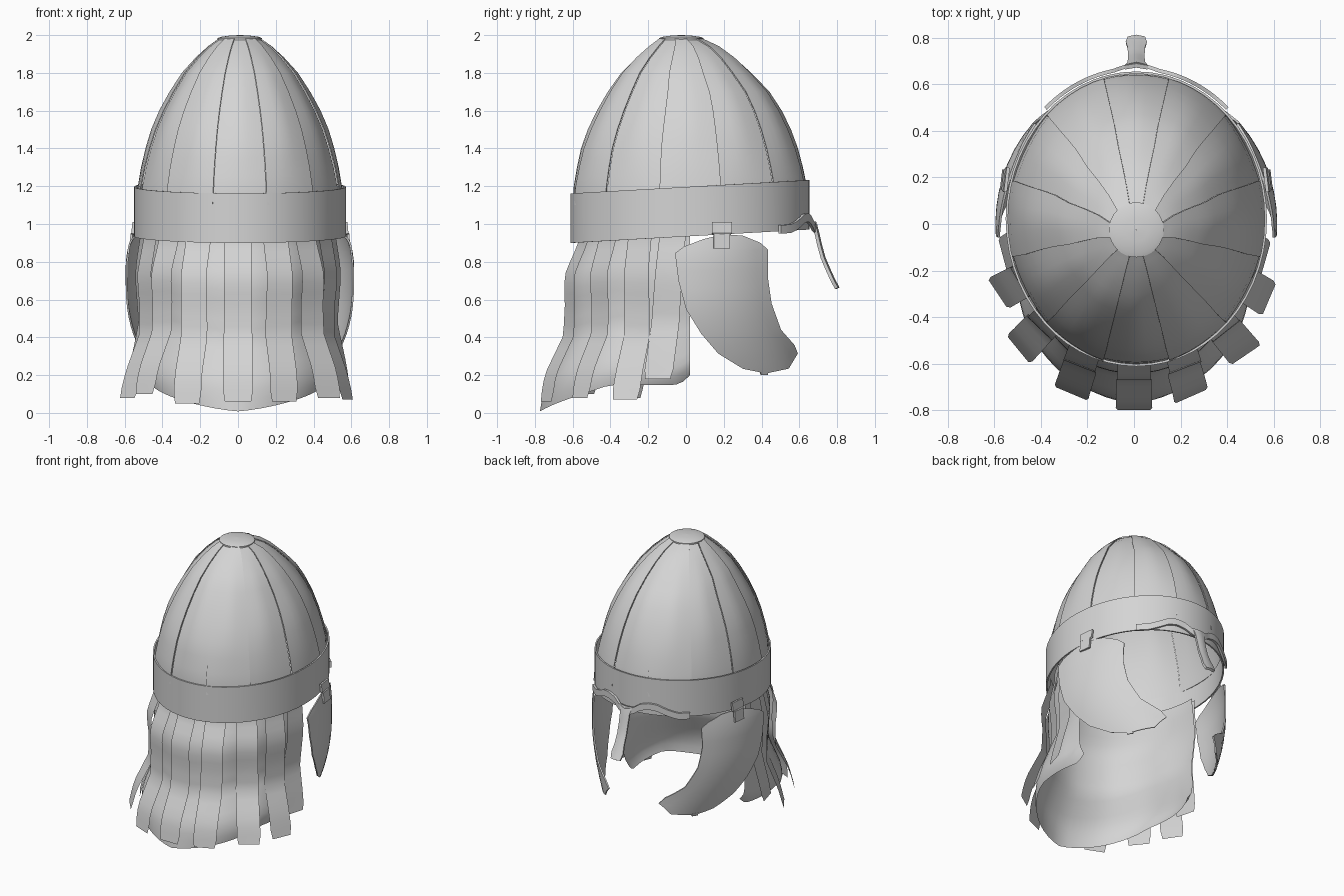
import bpy, math
from math import sin, cos, radians, pi, sqrt

if "Cube" in bpy.data.objects:
    bpy.data.objects.remove(bpy.data.objects["Cube"])

grey = bpy.data.materials.new("plain_grey")
grey.diffuse_color = (0.66, 0.66, 0.66, 1)
grey.use_nodes = True
grey.node_tree.nodes["Principled BSDF"].inputs["Base Color"].default_value = grey.diffuse_color
CX = .01          # the bowl sits slightly off centre


def finish(name, verts, faces, thick=0.0, offset=0.0, angle=35):
    me = bpy.data.meshes.new(name)
    me.from_pydata(verts, [], faces)
    me.materials.append(grey)
    ob = bpy.data.objects.new(name, me)
    bpy.context.collection.objects.link(ob)
    bpy.ops.object.select_all(action='DESELECT')
    ob.select_set(True)
    bpy.context.view_layer.objects.active = ob
    if thick:
        mod = ob.modifiers.new("thickness", 'SOLIDIFY')
        mod.thickness = thick
        mod.offset = offset
        bpy.ops.object.modifier_apply(modifier=mod.name)
    bpy.ops.object.shade_smooth_by_angle(angle=radians(angle))
    return ob


def grid(name, fn, nu, nv, closed=False, flip=False, **kw):
    """Surface from fn(u, v), u and v running 0..1."""
    cols = nu if closed else nu + 1
    verts = [fn(i / nu, j / nv) for j in range(nv + 1) for i in range(cols)]
    faces = []
    for j in range(nv):
        for i in range(nu):
            a, b = j * cols + i, j * cols + (i + 1) % cols
            f = (a, b, b + cols, a + cols)
            faces.append(f[::-1] if flip else f)
    return finish(name, verts, faces, **kw)


def lerp_table(rows, t):
    """Interpolate evenly spaced rows at t in 0..1."""
    s = max(0, min(t, 1)) * (len(rows) - 1)
    i = min(int(s), len(rows) - 2)
    return [a + (b - a) * (s - i) for a, b in zip(rows[i], rows[i + 1])]


def interp(pts, x):
    """Interpolate (x, value) pairs with rising x."""
    if x <= pts[0][0]:
        return pts[0][1]
    for (x0, y0), (x1, y1) in zip(pts, pts[1:]):
        if x <= x1:
            return y0 + (y1 - y0) * (x - x0) / (x1 - x0)
    return pts[-1][1]


# Dome rings: height, half width, rear y, front y
RINGS = [(1.1, .548, -.604, .648), (1.2, .535, -.598, .644), (1.3, .515, -.578, .62),
         (1.4, .488, -.553, .59), (1.5, .455, -.514, .55), (1.6, .411, -.465, .5),
         (1.7, .357, -.408, .436), (1.8, .295, -.34, .343), (1.88, .226, -.264, .258),
         (1.94, .163, -.194, .173), (1.98, .108, -.138, .084)]


def dome_point(a, t, lift=0.0):
    z, rx, y0, y1 = lerp_table(RINGS, t)
    return (CX + (rx + lift) * sin(a), (y0 + y1) / 2 - ((y1 - y0) / 2 + lift) * cos(a), z)


# Twelve dome panels, every other one lapped over its neighbours,
# each with a middle crease that fades towards the rim
for k in range(12):
    def panel(u, v, k=k):
        crease = .012 * (1 - abs(2 * u - 1)) * sin(pi * v) ** 2 - .004 * sin(pi * u)
        return dome_point(radians(k * 30 - 15 + 30 * u), v, (.005 if k % 2 else -.001) + crease)
    grid("dome_plate" if k % 2 else "dome_panel", panel, 6, 20,
         thick=.006 if k % 2 else 0, angle=20)

# Round cap on top
CAP = [(.1, 1.968), (.118, 1.974), (.118, 1.984), (.1, 1.991), (.05, 1.998), (.001, 2.0)]
grid("cap", lambda u, v: (CX + lerp_table(CAP, v)[0] * sin(u * 2 * pi),
                          -.025 - lerp_table(CAP, v)[0] * cos(u * 2 * pi),
                          lerp_table(CAP, v)[1]), 32, 5, closed=True)


# Slanted rim band
def band_point(u, v):
    a = u * 2 * pi
    y = .022 - .632 * cos(a)
    return CX + .56 * sin(a), y, .934 + .056 * y + .262 * v


grid("rim_band", band_point, 56, 1, closed=True, thick=.01, offset=-.8)

# Neck guard: how far it swings out on the way down, by azimuth from the rear
STRIP_FLARE = [(0, .2), (41, .18), (63, .125), (82, .025), (95, 0)]
SHEET_FLARE = [(0, .2), (22, .175), (42, .14), (63, .075), (82, .015), (95, -.005)]
SWING_REAR = [(0, 0), (.08, 0), (.26, .24), (.45, .24), (.62, .42), (.84, .93), (1, 1.05)]
SWING_SIDE = [(0, 0), (.08, 0), (.26, .12), (.45, .02), (.62, .14), (.84, .75), (1, 1.05)]


def neck_radius(deg):
    a = radians(deg)
    return 1 / sqrt((sin(a) / .507) ** 2 + (cos(a) / .595) ** 2)


def neck_point(deg, drop, flare, gap=0.0):
    a = radians(deg)
    side = max(0, min(1, (abs(deg) - 25) / 35))
    swing = interp(SWING_REAR, drop) * (1 - side) + interp(SWING_SIDE, drop) * side
    bulge = .033 * sin(pi * max(0, min(1, (drop - .06) / .55))) * (1 - .4 * side)
    r = neck_radius(deg) + gap + interp(flare, abs(deg)) * swing + bulge
    return r * sin(a), .012 - r * cos(a)


def neck_sheet(u, v):
    deg = (2 * u - 1) * 91
    zb = .008 + .14 * min(1, abs(deg) / 48) ** 1.3
    if abs(deg) > 80:                       # rounded front corners
        zb += .05 * ((abs(deg) - 80) / 11) ** 2
    # lower side edges curl inward
    curl = .04 * max(0, (v - .9) / .1) ** 2 * min(1, abs(deg) / 60)
    x, y = neck_point(deg, v, SHEET_FLARE, -.02 - curl)
    return x, y, .97 + (zb - .97) * v


grid("neck_guard", neck_sheet, 40, 18, flip=True)

# Hanging strips: azimuth at top, azimuth at bottom, bottom height, twist
STRIPS = [(0, 0, .06, 0), (-21, -20, .05, -.05), (20, 18, .06, .1), (-41, -42, .1, -.15),
          (40, 40, .08, -.1), (-62, -62, .08, .1), (61, 60, .07, .12),
          (-82, -75, .18, 0), (81, 74, .18, 0)]
for top, low, zb, yaw in STRIPS:
    def strip(u, v, top=top, low=low, zb=zb, yaw=yaw):
        deg = top + (low - top) * v
        x, y = neck_point(deg, v, STRIP_FLARE, .006)
        a = radians(deg) + yaw * v
        w = (u - .5) * (.14 + .018 * v)
        if v > .99:                          # clipped lower corners
            w *= .88
        return x + w * cos(a), y + w * sin(a), .97 + (zb - .97) * v
    grid("neck_strip", strip, 2, 16, flip=True, angle=25)

# Cheek plates: rear and front edges as (y, z)
REAR = [(.09, .918), (-.01, .88), (-.058, .845), (-.04, .7), (0, .55), (.08, .42),
        (.17, .315), (.3, .235), (.42, .21)]
FRONT = [(.3, .937), (.39, .9), (.43, .865), (.43, .72), (.45, .58), (.5, .44),
         (.57, .36), (.588, .315), (.54, .235)]


def cheek_x(y, z):
    side = .6 * sqrt(max(.02, 1 - (y / .635) ** 2))
    return side * (1 - .85 * max(0, .68 - z) ** 2 - .9 * max(0, z - .78) ** 1.6)


for s in (-1, 1):
    def cheek(u, v, s=s):
        (y0, z0), (y1, z1) = lerp_table(REAR, v), lerp_table(FRONT, v)
        y, z = y0 + (y1 - y0) * u, z0 + (z1 - z0) * u
        z += .012 * sin(pi * u) * max(0, 1 - 8 * v)
        return CX + s * cheek_x(y, z), y, z
    grid("cheek_plate", cheek, 8, 24, flip=s > 0, thick=.01)

    # Small tab under the cheek plate
    def tab(u, v, s=s):
        y, z = .395 + .035 * u, .225 - .022 * v
        return CX + s * cheek_x(y, z), y, z
    grid("cheek_tab", tab, 1, 1, flip=s > 0, thick=.012)

    # Hinge clip joining cheek plate to the band
    def clip(u, v, s=s):
        half = .052 if v < .5 else .043
        y = .19 + (2 * u - 1) * half
        z = lerp_table([(1.01,), (.95,), (.945,), (.87,)], v)[0]
        return CX + s * (.556 + .018 * v - .12 * (y - .19)), y, z
    grid("hinge_clip", clip, 2, 3, flip=s > 0, thick=.014)

# Brow strip arching over both eyes
BROW = [(0, .975), (.05, .985), (.1, 1.02), (.16, 1.035), (.21, 1.03), (.28, .995),
        (.33, .975), (.41, .972)]


def brow(u, v):
    x = (2 * u - 1) * .39
    y = .022 + .645 * sqrt(1 - (x / .575) ** 2) + .02 * max(0, 1 - abs(x) / .1)
    return CX + x, y, interp(BROW, abs(x)) + .022 - .045 * v


grid("brow_strip", brow, 40, 1, thick=.016)

# Nose guard: y, z, half width
NOSE = [(.672, 1.01, .05), (.687, .96, .036), (.703, .89, .034), (.722, .82, .034),
        (.752, .75, .036), (.775, .7, .044), (.797, .66, .036)]


def nose(u, v):
    y, z, w = lerp_table(NOSE, v)
    return CX + (2 * u - 1) * w, y + .008 * (1 - abs(2 * u - 1)), z


grid("nose_guard", nose, 4, 12, thick=.018)
